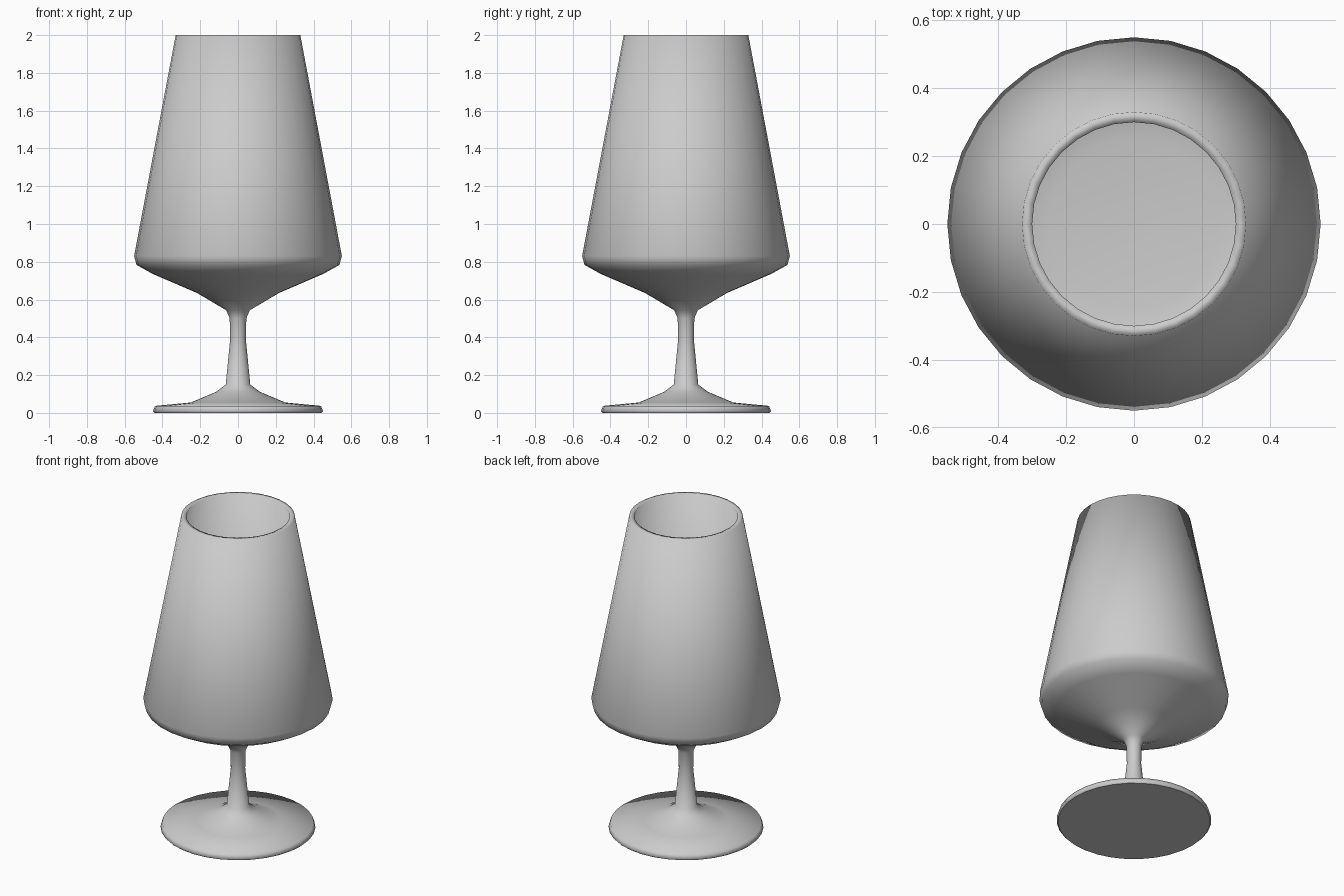
import bpy, bmesh, math

if "Cube" in bpy.data.objects:
    bpy.data.objects.remove(bpy.data.objects["Cube"])

SIDES = 32


def lathe(name, profile):
    """Spin an (r, z) profile about z; cap both ends of the profile."""
    bm = bmesh.new()
    rings = []
    for r, z in profile:
        rings.append([bm.verts.new((r * math.cos(2 * math.pi * i / SIDES),
                                    r * math.sin(2 * math.pi * i / SIDES), z))
                      for i in range(SIDES)])
    for a, b in zip(rings, rings[1:]):
        for i in range(SIDES):
            j = (i + 1) % SIDES
            bm.faces.new((a[i], a[j], b[j], b[i])).smooth = True
    # flat underside of the foot
    bm.faces.new(rings[0][::-1])
    # shallow dished floor of the bowl
    centre = bm.verts.new((0, 0, profile[-1][1] - 0.005))
    for i in range(SIDES):
        bm.faces.new((rings[-1][i], rings[-1][(i + 1) % SIDES], centre)).smooth = True
    bm.normal_update()
    mesh = bpy.data.meshes.new(name)
    bm.to_mesh(mesh)
    bm.free()
    obj = bpy.data.objects.new(name, mesh)
    bpy.context.collection.objects.link(obj)
    return obj


foot = [(0.442, 0), (0.45, 0.008), (0.44, 0.037), (0.25, 0.055), (0.115, 0.112)]
stem = [(0.065, 0.15), (0.042, 0.385), (0.044, 0.5), (0.062, 0.543)]
bowl = [(0.217, 0.635), (0.45, 0.735), (0.537, 0.783), (0.55, 0.83), (0.33, 2.0)]
inside = [(0.30, 2.0), (0.515, 0.85), (0.49, 0.80), (0.25, 0.765)]

lathe("stemmed_glass", foot + stem + bowl + inside)
